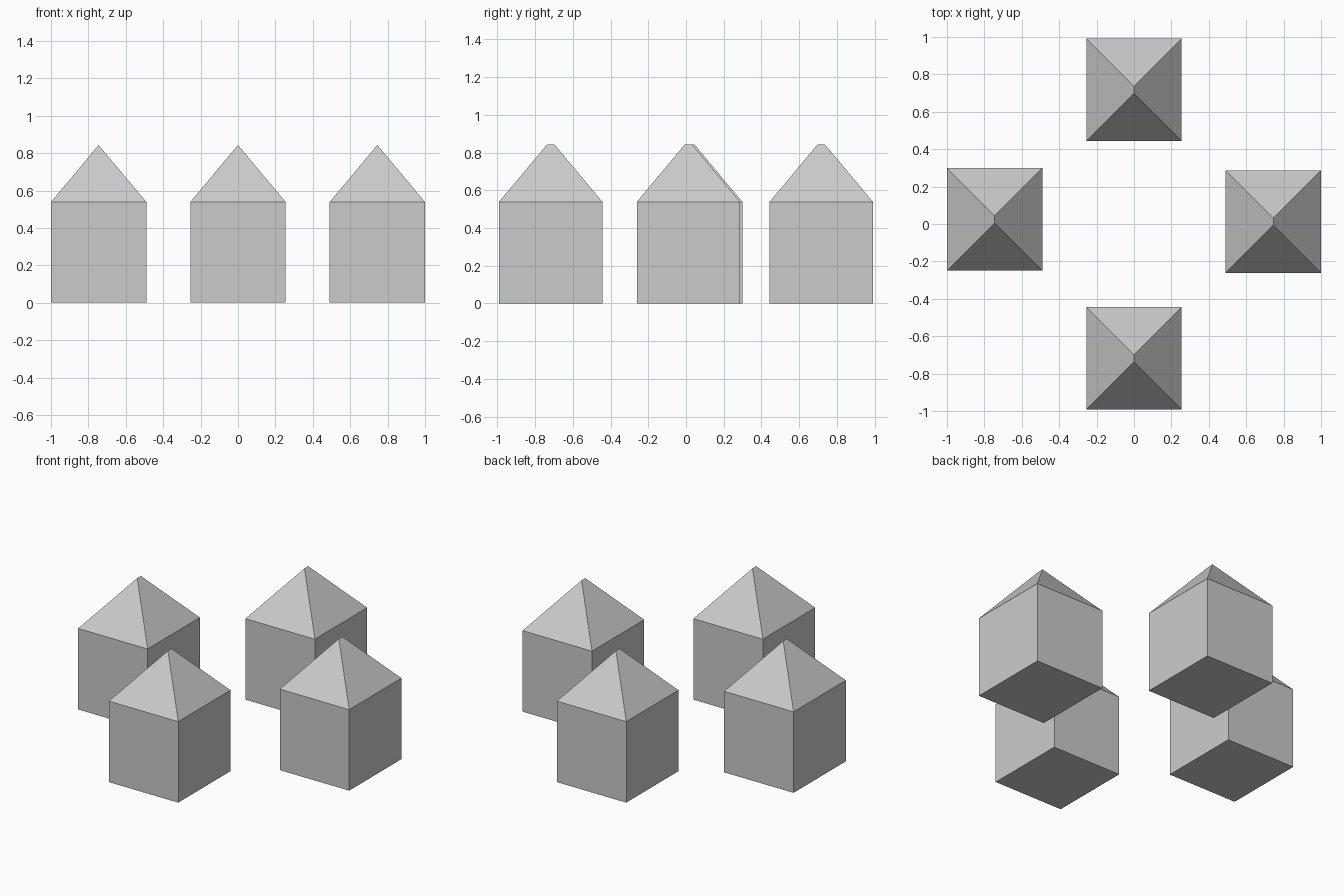
import bpy
import bmesh

if "Cube" in bpy.data.objects:
    bpy.data.objects.remove(bpy.data.objects["Cube"])

W, D = 0.51, 0.548            # footprint of each house
EAVE, TOP = 0.538, 0.843      # wall height and ridge height
RIDGE = 0.038                 # short ridge running along y


def make_house(name, cx, cy):
    bm = bmesh.new()

    # Walls: a ring of corners extruded upwards
    base = [bm.verts.new((sx * W / 2, sy * D / 2, 0))
            for sx, sy in ((-1, -1), (1, -1), (1, 1), (-1, 1))]
    eave = [bm.verts.new((v.co.x, v.co.y, EAVE)) for v in base]
    bm.faces.new(base[::-1])
    for i in range(4):
        j = (i + 1) % 4
        bm.faces.new((base[i], base[j], eave[j], eave[i]))

    # Hipped roof meeting in a short ridge
    front = bm.verts.new((0, -RIDGE / 2, TOP))
    back = bm.verts.new((0, RIDGE / 2, TOP))
    bm.faces.new((eave[0], eave[1], front))
    bm.faces.new((eave[1], eave[2], back, front))
    bm.faces.new((eave[2], eave[3], back))
    bm.faces.new((eave[3], eave[0], front, back))

    bmesh.ops.recalc_face_normals(bm, faces=bm.faces)
    mesh = bpy.data.meshes.new(name)
    bm.to_mesh(mesh)
    bm.free()
    obj = bpy.data.objects.new(name, mesh)
    obj.location = (cx, cy, 0)
    bpy.context.collection.objects.link(obj)


# Four houses arranged in a cross
for name, x, y in (("front_house", 0, -0.717),
                   ("back_house", 0, 0.717),
                   ("left_house", -0.745, 0.025),
                   ("right_house", 0.745, 0.013)):
    make_house(name, x, y)
